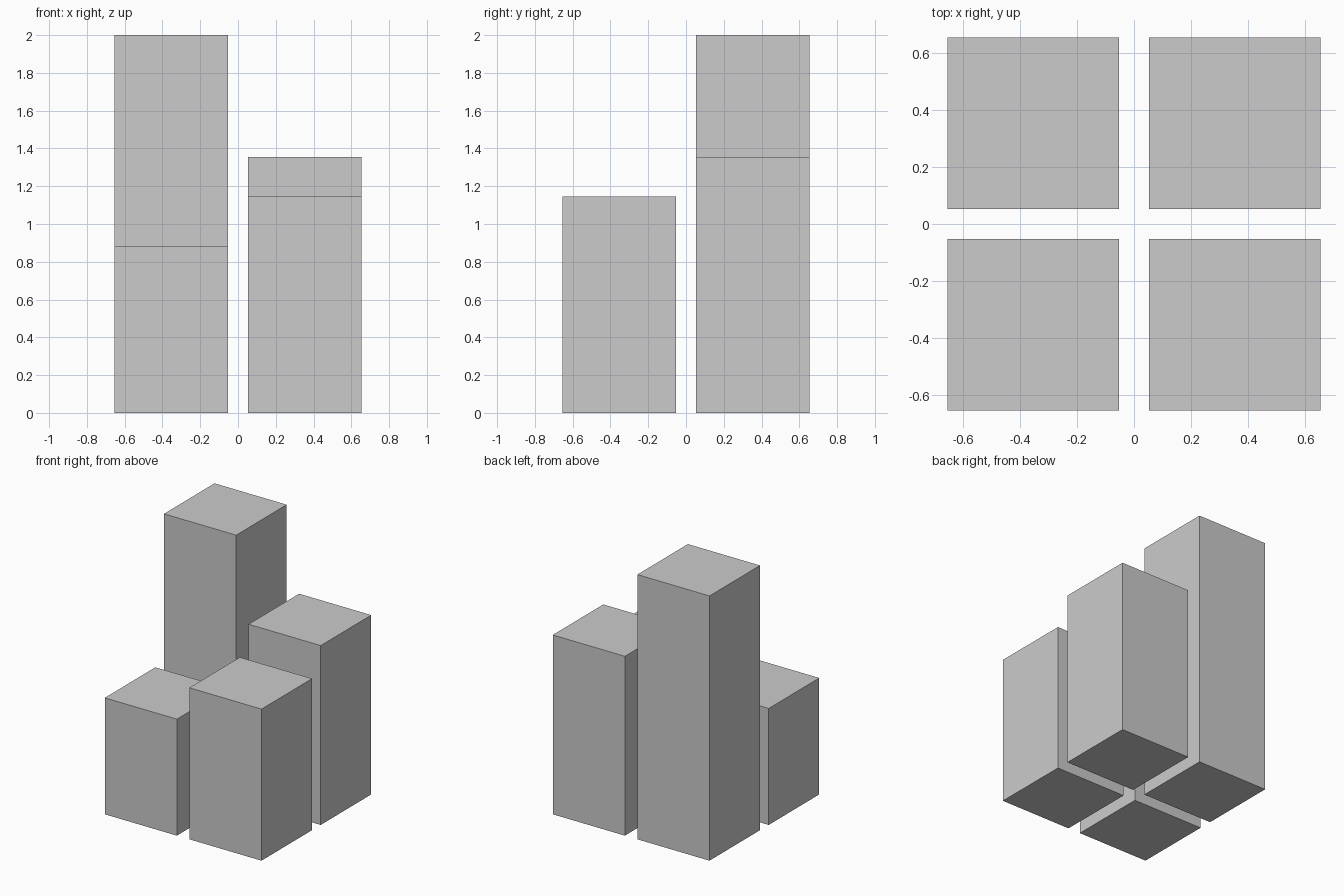
import bpy

if "Cube" in bpy.data.objects:
    bpy.data.objects.remove(bpy.data.objects["Cube"])

INNER, OUTER = 0.052, 0.655   # half gap and half overall width

grey = bpy.data.materials.new("light_grey")
grey.diffuse_color = (0.6, 0.6, 0.6, 1.0)
grey.use_nodes = True
grey.node_tree.nodes["Principled BSDF"].inputs["Base Color"].default_value = grey.diffuse_color


def tower(name, side_x, side_y, height):
    """Square block standing on the ground in one quadrant."""
    mid, width = (INNER + OUTER) / 2, OUTER - INNER
    bpy.ops.mesh.primitive_cube_add(
        size=1, location=(side_x * mid, side_y * mid, height / 2))
    block = bpy.context.object
    block.name = name
    block.scale = (width, width, height)
    bpy.ops.object.transform_apply(location=False, rotation=False, scale=True)
    block.data.materials.append(grey)


# Four towers of different heights
tower("front_left_tower", -1, -1, 0.88)
tower("front_right_tower", 1, -1, 1.145)
tower("back_right_tower", 1, 1, 1.355)
tower("back_left_tower", -1, 1, 2.0)
